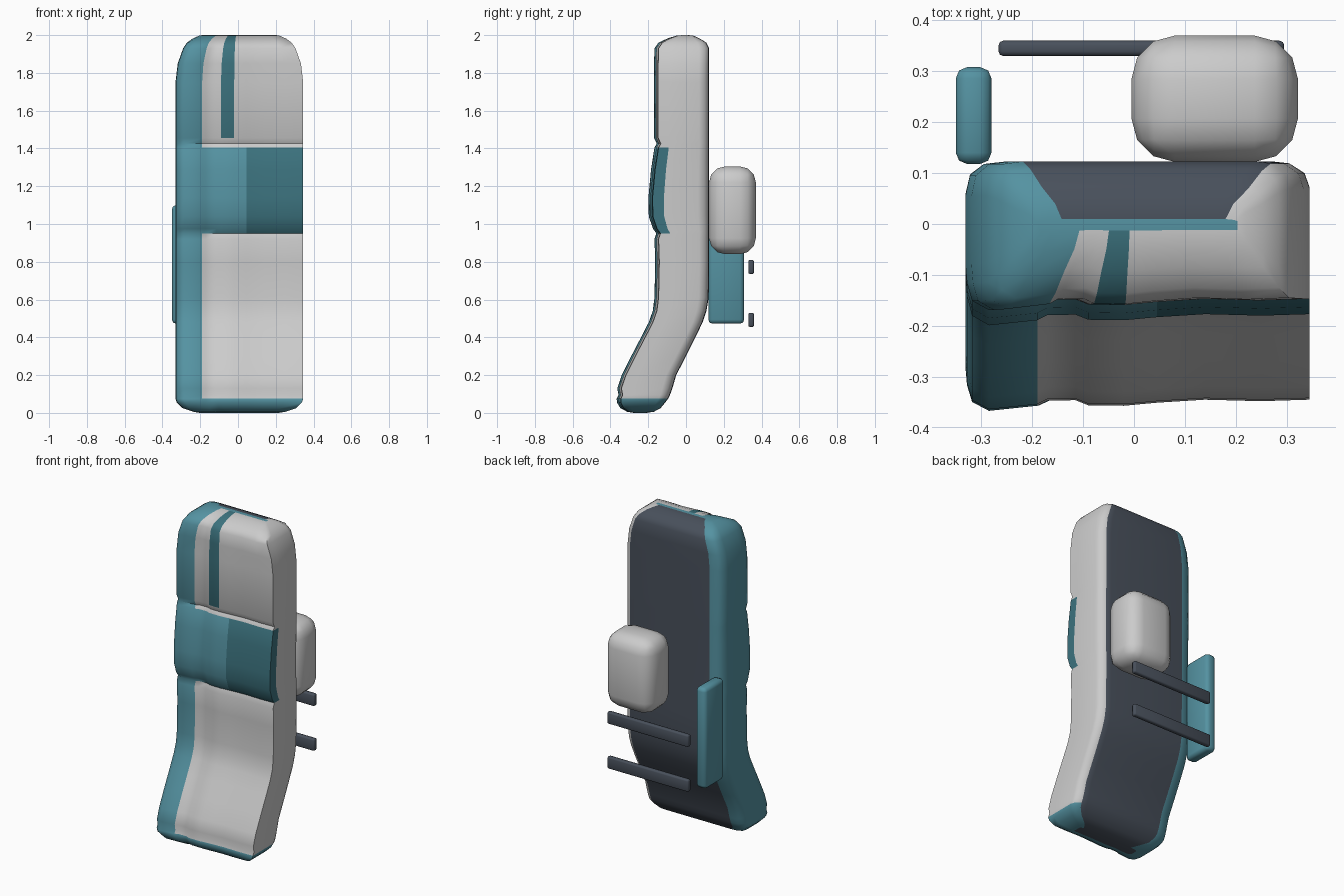
import bpy, bmesh, math

if "Cube" in bpy.data.objects:
    bpy.data.objects.remove(bpy.data.objects["Cube"])


def material(name, rgb):
    m = bpy.data.materials.new(name)
    m.diffuse_color = (*rgb, 1)
    m.use_nodes = True
    m.node_tree.nodes["Principled BSDF"].inputs["Base Color"].default_value = m.diffuse_color
    return m


grey = material("grey", (0.8, 0.8, 0.8))
teal = material("teal", (0.09, 0.29, 0.36))
dark_teal = material("dark_teal", (0.045, 0.17, 0.21))
slate = material("slate", (0.065, 0.08, 0.105))


def smooth(obj, angle):
    bpy.ops.object.select_all(action="DESELECT")
    obj.select_set(True)
    bpy.context.view_layer.objects.active = obj
    bpy.ops.object.shade_smooth_by_angle(angle=math.radians(angle))


def rounded_box(name, lo, hi, radius, segments, mat=None):
    bm = bmesh.new()
    bmesh.ops.create_cube(bm, size=1)
    for v in bm.verts:
        v.co = [(a + b) / 2 + c * (b - a) for a, b, c in zip(lo, hi, v.co)]
    bmesh.ops.bevel(bm, geom=bm.edges[:], offset=radius, segments=segments,
                    profile=0.5, affect="EDGES")
    me = bpy.data.meshes.new(name)
    bm.to_mesh(me)
    bm.free()
    obj = bpy.data.objects.new(name, me)
    bpy.context.collection.objects.link(obj)
    if mat:
        me.materials.append(mat)
    smooth(obj, 50)
    return obj


# Body rows: height, front y, back y, width scale
ROWS = [
    (0.000, -0.27, -0.21, 0.62), (0.006, -0.30, -0.17, 0.72),
    (0.025, -0.33, -0.135, 0.89), (0.055, -0.345, -0.11, 0.98),
    (0.075, -0.345, -0.095, 1), (0.095, -0.335, -0.085, 1),
    (0.13, -0.342, -0.072, 1), (0.20, -0.318, -0.052, 1),
    (0.30, -0.268, 0.0, 1), (0.40, -0.216, 0.05, 1),
    (0.48, -0.175, 0.088, 1), (0.54, -0.154, 0.108, 1),
    (0.61, -0.145, 0.12, 1), (0.80, -0.141, 0.123, 1),
    (0.92, -0.145, 0.123, 1), (0.95, -0.135, 0.123, 1),
    (0.975, -0.153, 0.123, 1), (1.04, -0.175, 0.123, 1),
    (1.14, -0.177, 0.123, 1), (1.29, -0.163, 0.123, 1),
    (1.405, -0.145, 0.123, 1), (1.425, -0.133, 0.123, 1),
    (1.455, -0.147, 0.123, 1), (1.75, -0.147, 0.123, 1),
    (1.85, -0.147, 0.123, 0.965), (1.93, -0.145, 0.123, 0.88),
    (1.96, -0.125, 0.108, 0.82), (1.982, -0.085, 0.072, 0.73),
    (1.997, -0.045, 0.04, 0.63), (2.0, -0.012, 0.01, 0.58),
]
# Section loop: x, depth fraction from front to back, front relief
RING = [
    (-0.318, 0.03, -0.012), (-0.285, 0, -0.022), (-0.19, 0, -0.012),
    (-0.17, 0, -0.002), (-0.115, 0, -0.001), (-0.09, 0, -0.011),
    (-0.02, 0, -0.012), (0.045, 0, -0.006), (0.14, 0, 0.0),
    (0.25, 0, -0.003), (0.345, 0, 0.0),
    (0.345, 0.2, 0), (0.345, 0.8, 0), (0.335, 0.91, 0), (0.305, 0.985, 0),
    (0.27, 1, 0), (-0.25, 1, 0), (-0.295, 0.98, 0), (-0.322, 0.90, 0),
    (-0.331, 0.75, 0), (-0.331, 0.25, 0), (-0.328, 0.13, -0.004),
]


def body_colour(col, z):
    """Colour slot: 0 grey, 1 teal, 2 dark teal, 3 slate."""
    if z < 0.07:
        return 3 if 14 <= col <= 15 else 1
    if col >= 16 or col <= 1:
        return 1
    if 14 <= col <= 15:
        return 3
    if 0.96 < z < 1.415 and col <= 10:
        return 2 if col >= 7 else 1
    if z > 1.44 and col == 5:
        return 2
    return 0


# Curved padded body
bm = bmesh.new()
XC = 0.007
loops = []
for z, yf, yb, s in ROWS:
    fade = min(1, (yb - yf) / 0.25)
    loops.append([bm.verts.new((XC + (x - XC) * s,
                                yf + (yb - yf) * t + relief * fade, z))
                  for x, t, relief in RING])
n = len(RING)
for i in range(len(ROWS) - 1):
    zm = (ROWS[i][0] + ROWS[i + 1][0]) / 2
    for j in range(n):
        k = (j + 1) % n
        f = bm.faces.new((loops[i][j], loops[i][k], loops[i + 1][k], loops[i + 1][j]))
        f.material_index = body_colour(j, zm)
bm.faces.new(loops[0][::-1]).material_index = 3
bm.faces.new(loops[-1]).material_index = 1
bmesh.ops.recalc_face_normals(bm, faces=bm.faces[:])
mesh = bpy.data.meshes.new("body")
bm.to_mesh(mesh)
bm.free()
for m in (grey, teal, dark_teal, slate):
    mesh.materials.append(m)
body = bpy.data.objects.new("body", mesh)
bpy.context.collection.objects.link(body)
smooth(body, 50)

# Parts on the back
rounded_box("back_pod", (-0.005, 0.122, 0.84), (0.322, 0.37, 1.305), 0.085, 3)
rounded_box("side_fin", (-0.35, 0.118, 0.472), (-0.28, 0.308, 1.10), 0.022, 2, teal)
for name, z in (("lower_rail", 0.455), ("upper_rail", 0.735)):
    rounded_box(name, (-0.266, 0.33, z), (0.295, 0.36, z + 0.075), 0.009, 2, slate)
